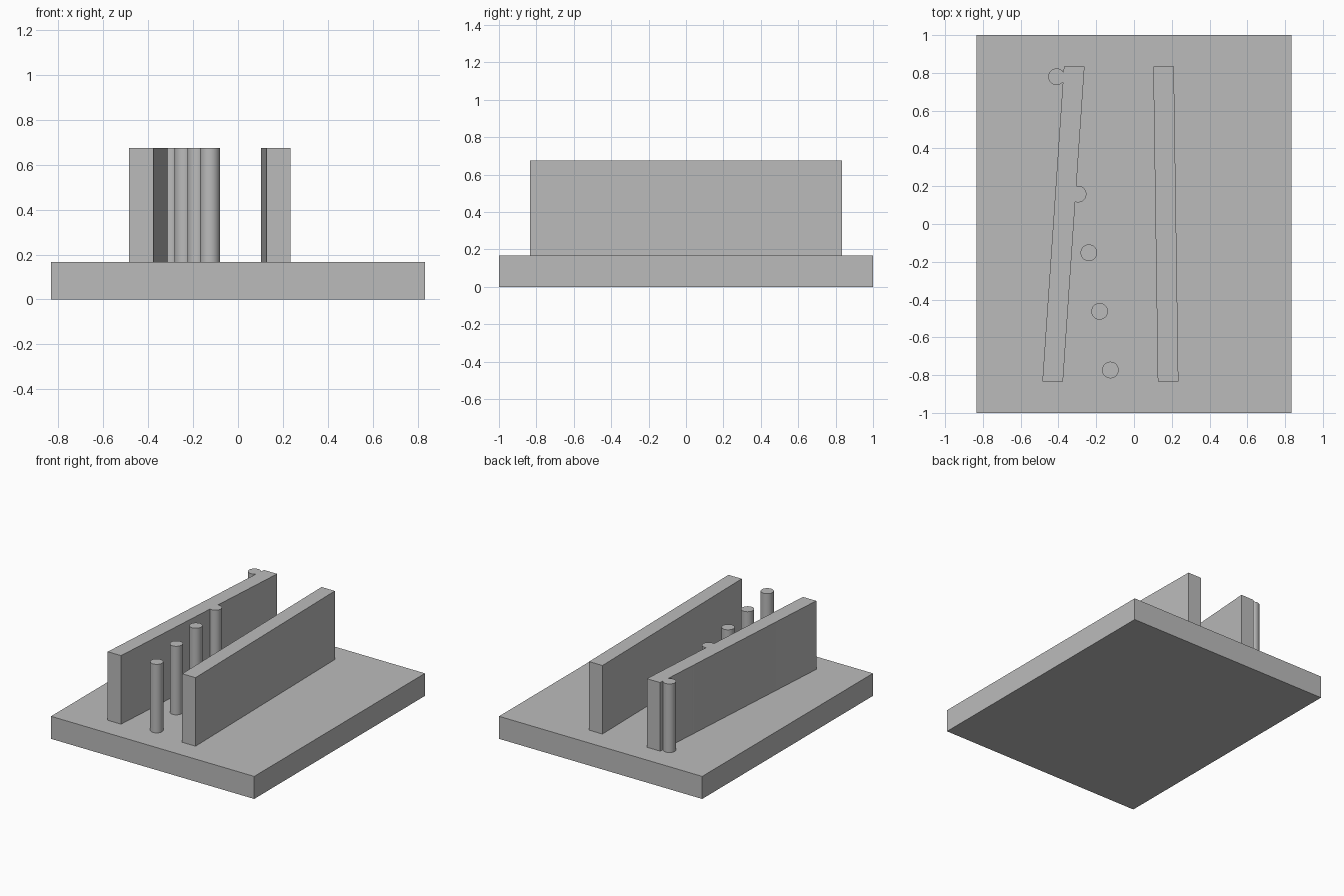
import bpy
import bmesh

if "Cube" in bpy.data.objects:
    bpy.data.objects.remove(bpy.data.objects["Cube"], do_unlink=True)

BASE_TOP, TOP = 0.167, 0.675
HALF_LENGTH = 0.833
THICKNESS = 0.109

grey = bpy.data.materials.new("plain_grey")
grey.use_nodes = True
colour = (0.5, 0.5, 0.5, 1)
grey.diffuse_color = colour
grey.node_tree.nodes["Principled BSDF"].inputs["Base Color"].default_value = colour


def finish(name, bm):
    bmesh.ops.recalc_face_normals(bm, faces=bm.faces)
    mesh = bpy.data.meshes.new(name)
    bm.to_mesh(mesh)
    bm.free()
    mesh.materials.append(grey)
    obj = bpy.data.objects.new(name, mesh)
    bpy.context.collection.objects.link(obj)
    return obj


def prism(name, outline, z0, z1):
    """Extrude a flat outline upwards."""
    bm = bmesh.new()
    face = bm.faces.new([bm.verts.new((x, y, z0)) for x, y in outline])
    top = bmesh.ops.extrude_face_region(bm, geom=[face])["geom"]
    verts = [v for v in top if isinstance(v, bmesh.types.BMVert)]
    bmesh.ops.translate(bm, verts=verts, vec=(0, 0, z1 - z0))
    return finish(name, bm)


def wall(name, front_x, back_x):
    """Straight upright wall, given its left edge at front and back."""
    return prism(name, [(front_x, -HALF_LENGTH), (front_x + THICKNESS, -HALF_LENGTH),
                        (back_x + THICKNESS, HALF_LENGTH), (back_x, HALF_LENGTH)],
                 BASE_TOP, TOP)


def post(name, x, y):
    bm = bmesh.new()
    bmesh.ops.create_cone(bm, cap_ends=True, segments=48, radius1=0.044,
                          radius2=0.044, depth=TOP - BASE_TOP)
    bmesh.ops.translate(bm, verts=bm.verts, vec=(x, y, (TOP + BASE_TOP) / 2))
    return finish(name, bm)


def smooth(obj):
    bpy.ops.object.select_all(action="DESELECT")
    obj.select_set(True)
    bpy.context.view_layer.objects.active = obj
    bpy.ops.object.shade_smooth_by_angle()


# Base slab and the two slightly splayed walls
prism("base_slab", [(-0.833, -1), (0.833, -1), (0.833, 1), (-0.833, 1)], 0, BASE_TOP)
wall("left_side_wall", 0.126, 0.102)
right_wall = wall("right_side_wall", -0.485, -0.371)

# Diagonal row of posts; the rear three merge into the wall
for i in range(6):
    pin = post(f"post_{i + 1}", -0.125 - 0.057 * i, -0.773 + 0.3105 * i)
    if i < 3:
        smooth(pin)
        continue
    bpy.context.view_layer.objects.active = right_wall
    union = right_wall.modifiers.new("merge_post", "BOOLEAN")
    union.operation = "UNION"
    union.solver = "EXACT"
    union.object = pin
    bpy.ops.object.modifier_apply(modifier=union.name)
    bpy.data.objects.remove(pin, do_unlink=True)
smooth(right_wall)
